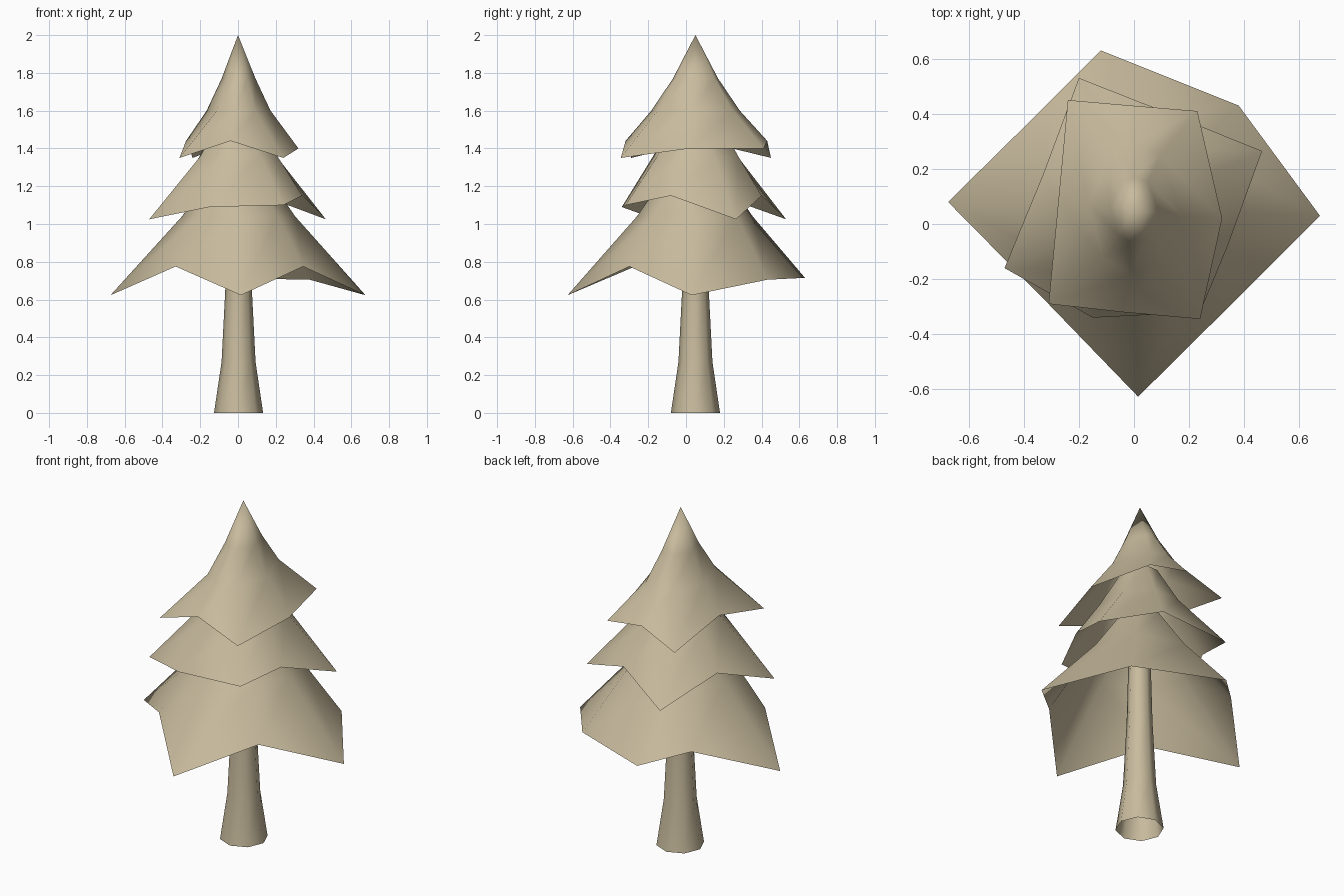
import bpy, bmesh
from math import cos, sin, atan2, tau

if "Cube" in bpy.data.objects:
    bpy.data.objects.remove(bpy.data.objects["Cube"])

CX, CY = 0.003, 0.05  # the trunk axis sits slightly behind the origin

tan = bpy.data.materials.new("tan")
tan.diffuse_color = (0.58, 0.50, 0.34, 1)
tan.use_nodes = True
tan.node_tree.nodes["Principled BSDF"].inputs["Base Color"].default_value = tan.diffuse_color


def make(name, rings, apex=None, smooth=1.0):
    """Loft equal-sized rings into an open shell, optionally closed by an apex."""
    bm = bmesh.new()
    rows = [[bm.verts.new(p) for p in ring] for ring in rings]
    n = len(rows[0])
    for a, b in zip(rows, rows[1:]):
        for i in range(n):
            j = (i + 1) % n
            bm.faces.new((a[i], a[j], b[j], b[i]))
    if apex:
        top = bm.verts.new(apex)
        for i in range(n):
            bm.faces.new((rows[-1][i], rows[-1][(i + 1) % n], top))
    mesh = bpy.data.meshes.new(name)
    bm.to_mesh(mesh)
    bm.free()
    mesh.materials.append(tan)
    ob = bpy.data.objects.new(name, mesh)
    bpy.context.collection.objects.link(ob)
    bpy.ops.object.select_all(action='DESELECT')
    ob.select_set(True)
    bpy.context.view_layer.objects.active = ob
    bpy.ops.object.shade_smooth_by_angle(angle=smooth)
    return ob


def ellipse(angles, rx, ry, z):
    return [(CX + rx * cos(a), CY + ry * sin(a), z) for a in angles]


def tier(name, rim, levels, apex=None):
    """Jagged rim, then elliptical rings at the rim's own angles."""
    angles = [atan2(y - CY, x - CX) for x, y, z in rim]
    make(name, [rim] + [ellipse(angles, *lv) for lv in levels], apex)


# Trunk: flared eight-sided tube, open below
octagon = [tau * i / 8 for i in range(8)]
make("trunk", [ellipse(octagon, r, r, z) for r, z in
               ((0.13, 0), (0.09, 0.27), (0.07, 0.66), (0.06, 1.05))])

# Bottom branches
tier("lower_branches",
     [(0.675, 0.03, 0.623), (0.38, 0.43, 0.705), (-0.12, 0.63, 0.715),
      (-0.33, 0.42, 0.775), (-0.675, 0.08, 0.623), (-0.33, -0.27, 0.775),
      (0.015, -0.627, 0.623), (0.345, -0.30, 0.775)],
     [(0.30, 0.31, 1.04), (0.12, 0.13, 1.30)])

# Middle branches
tier("middle_branches",
     [(0.465, 0.265, 1.025), (0.13, 0.40, 1.15), (-0.20, 0.53, 1.025),
      (-0.33, 0.18, 1.15), (-0.47, -0.16, 1.025), (-0.15, -0.34, 1.09),
      (0.24, -0.32, 1.10), (0.34, -0.08, 1.15)],
     [(0.22, 0.24, 1.36), (0.10, 0.11, 1.58)])

# Top branches with pointed tip
tier("upper_branches",
     [(0.32, 0.02, 1.40), (0.23, 0.41, 1.40), (-0.01, 0.43, 1.44),
      (-0.24, 0.45, 1.35), (-0.275, 0.08, 1.44), (-0.31, -0.29, 1.35),
      (-0.04, -0.32, 1.44), (0.24, -0.345, 1.35)],
     [(0.17, 0.235, 1.60), (0.09, 0.12, 1.77)], apex=(0, CY, 2.0))
